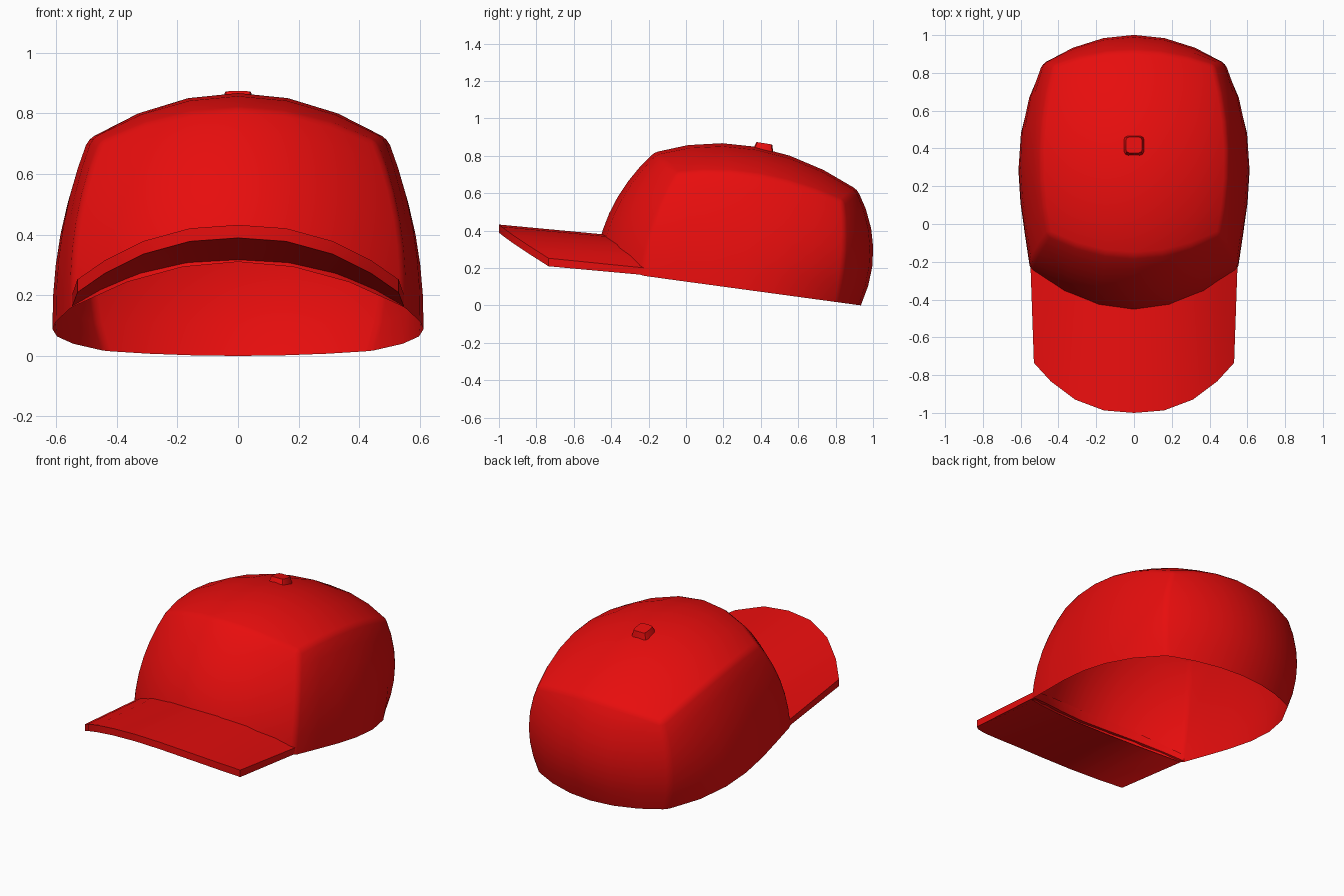
import bpy, bmesh
from math import radians
from mathutils import Matrix, Vector

if "Cube" in bpy.data.objects:
    bpy.data.objects.remove(bpy.data.objects["Cube"])

red = bpy.data.materials.new("cap red")
red.use_nodes = True
red.diffuse_color = (0.8, 0.004, 0.004, 1)
red.node_tree.nodes["Principled BSDF"].inputs["Base Color"].default_value = red.diffuse_color


def patch(bm, point, us, vs):
    """Add a grid of quads through point(u, v) and return its faces."""
    rows = [[bm.verts.new(point(u, v)) for u in us] for v in vs]
    return [bm.faces.new((a[i], a[i + 1], b[i + 1], b[i]))
            for a, b in zip(rows, rows[1:]) for i in range(len(us) - 1)]


def weld(bm):
    bmesh.ops.remove_doubles(bm, verts=bm.verts, dist=0.0005)
    bmesh.ops.recalc_face_normals(bm, faces=bm.faces)


def finish(name, bm, angle):
    mesh = bpy.data.meshes.new(name)
    bm.to_mesh(mesh)
    bm.free()
    mesh.materials.append(red)
    ob = bpy.data.objects.new(name, mesh)
    bpy.context.collection.objects.link(ob)
    bpy.ops.object.select_all(action='DESELECT')
    ob.select_set(True)
    bpy.context.view_layer.objects.active = ob
    bpy.ops.object.shade_smooth_by_angle(angle=radians(angle))


def mix(a, b, t):
    return a + (b - a) * t


# Crown: a domed top panel and four bulging walls down to a tilted rim
def top(u, v):
    x = u * (0.495 - 0.015 * v - 0.055 * v * v)
    y = mix(-0.17 + 0.115 * u * u, 0.917 - 0.075 * u * u, (v + 1) / 2)
    z = 0.848 - 0.1 * v - 0.13 * v * v - u * u * (0.15 - 0.025 * v - 0.065 * v * v)
    return Vector((x, y, z))


def rim(u, v):
    x = u * (0.612 - 0.117 * v * v - 0.055 * v ** 3)
    y = mix(-0.47 + 0.23 * u * u, 0.935 - 0.12 * u * u, (v + 1) / 2)
    z = 0.31 - 0.15 * u * u if v == -1 else 0.127 - 0.136 * y
    return Vector((x, y, z))


def wall(u, v, t):
    bulge = Vector((u * (0.032 + 0.012 * v + 0.008 * v * v),
                    v * (0.06 + 0.015 * v - u * u * (0.0375 + 0.0175 * v)),
                    0.008 - 0.008 * v))
    return top(u, v).lerp(rim(u, v), t) + bulge * 4 * t * (1 - t)


N = 6
steps = [2 * i / N - 1 for i in range(N + 1)]
drops = [i / N for i in range(N + 1)]
bm = bmesh.new()
panels = [patch(bm, top, steps, steps)]
for side in (-1, 1):
    panels.append(patch(bm, lambda s, t: wall(s, side, t), steps, drops))
    panels.append(patch(bm, lambda s, t: wall(side, s, t), steps, drops))
weld(bm)
# Soften the seams between the panels
owner = {f: i for i, faces in enumerate(panels) for f in faces}
seams = [e for e in bm.edges if len({owner[f] for f in e.link_faces}) > 1]
bmesh.ops.bevel(bm, geom=seams, offset=0.022, segments=2, profile=0.5, affect='EDGES')
finish("crown", bm, 60)


# Brim: an arched slab from the crown to a rounded front edge
def brim(s, t, under):
    a = abs(s)
    y = mix(-0.445 + 0.225 * a * a, -1 + 0.265 * a ** 2.5, t)
    z = mix(0.38, 0.432, t) - 0.18 * a ** 2.3
    thick = mix(0.066 - 0.028 * a * a, 0.043, t)
    return Vector((s * mix(0.548, 0.53, t), y, z - thick * under))


half = [0.3, 0.59, 0.83, 1]
across = [-s for s in reversed(half)] + [0] + half
bm = bmesh.new()
for end in (0, 1):
    patch(bm, lambda s, t: brim(s, t, end), across, (0, 1))
    patch(bm, lambda s, h: brim(s, end, h), across, (0, 1))
for side in (-1, 1):
    patch(bm, lambda t, h: brim(side, t, h), (0, 1), (0, 1))
weld(bm)
finish("brim", bm, 36)

# Button: a small tapered, rounded square on top
bm = bmesh.new()
bmesh.ops.create_cube(bm, size=1)
uprights = [e for e in bm.edges if abs(e.verts[0].co.z - e.verts[1].co.z) > 0.5]
bmesh.ops.bevel(bm, geom=uprights, offset=0.2, segments=2, profile=0.5, affect='EDGES')
for v in bm.verts:
    size = 0.085 if v.co.z > 0 else 0.115
    v.co = (v.co.x * size, v.co.y * size, v.co.z * 0.05)
bm.transform(Matrix.Translation((0, 0.415, 0.842)) @ Matrix.Rotation(radians(-9), 4, 'X'))
finish("top_button", bm, 30)
